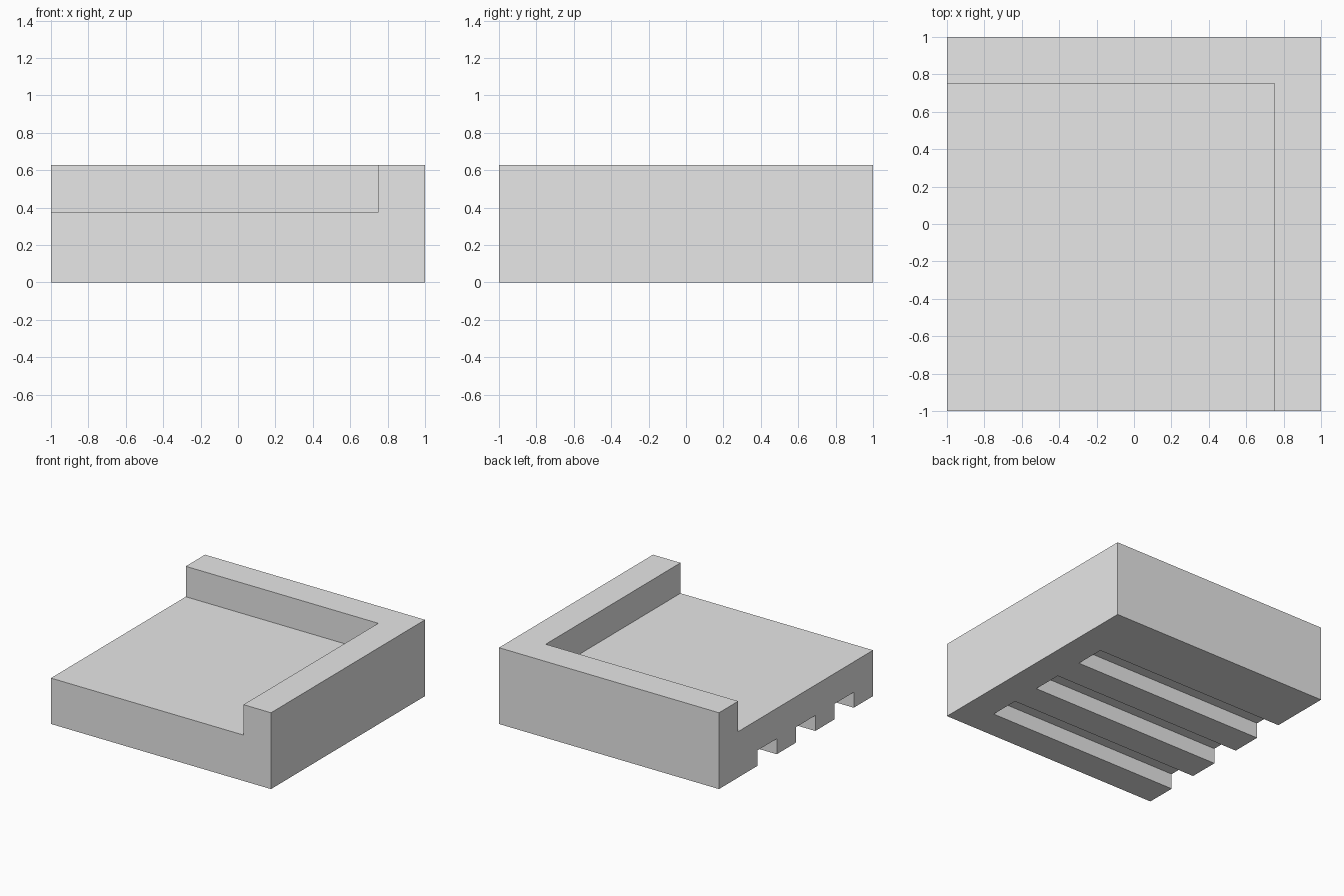
import bpy
import bmesh
from mathutils import Matrix, Vector

if "Cube" in bpy.data.objects:
    bpy.data.objects.remove(bpy.data.objects["Cube"], do_unlink=True)

HEIGHT, FLOOR, GROOVE = 0.627, 0.377, 0.127
INNER = 0.75      # inner face of the walls and closed end of the grooves
OVER = 1.2        # cutters overshoot the block

grey = bpy.data.materials.new("light grey")
grey.use_nodes = True
colour = (0.8, 0.8, 0.8, 1)
grey.diffuse_color = colour
grey.node_tree.nodes["Principled BSDF"].inputs["Base Color"].default_value = colour


def box(name, low, high):
    """Axis-aligned box between two corners."""
    low, high = Vector(low), Vector(high)
    bm = bmesh.new()
    bmesh.ops.create_cube(bm, size=1, matrix=Matrix.Translation((low + high) / 2)
                          @ Matrix.Diagonal((*(high - low), 1)))
    mesh = bpy.data.meshes.new(name)
    bm.to_mesh(mesh)
    bm.free()
    mesh.materials.append(grey)
    obj = bpy.data.objects.new(name, mesh)
    bpy.context.collection.objects.link(obj)
    return obj


# Solid block that keeps a raised L-shaped wall on the left and back
block = box("walled_block", (-1, -1, 0), (1, 1, HEIGHT))

# Recess above the floor, open to the front and right
cutters = [box("recess_cutter", (-OVER, -OVER, FLOOR), (INNER, INNER, OVER))]

# Three grooves in the underside, open to the right
for i in range(3):
    y = -0.75 + i * 0.5
    cutters.append(box(f"groove_cutter_{i + 1}", (-OVER, y, -OVER),
                       (INNER, y + 0.25, GROOVE)))

for cutter in cutters:
    cutter.hide_render = True
    cutter.hide_viewport = True
    cut = block.modifiers.new(cutter.name, "BOOLEAN")
    cut.operation = "DIFFERENCE"
    cut.solver = "EXACT"
    cut.object = cutter

# Bake the cuts into the block and discard the cutters
graph = bpy.context.evaluated_depsgraph_get()
carved = bpy.data.meshes.new_from_object(block.evaluated_get(graph))
block.modifiers.clear()
block.data = carved
for cutter in cutters:
    bpy.data.objects.remove(cutter, do_unlink=True)
